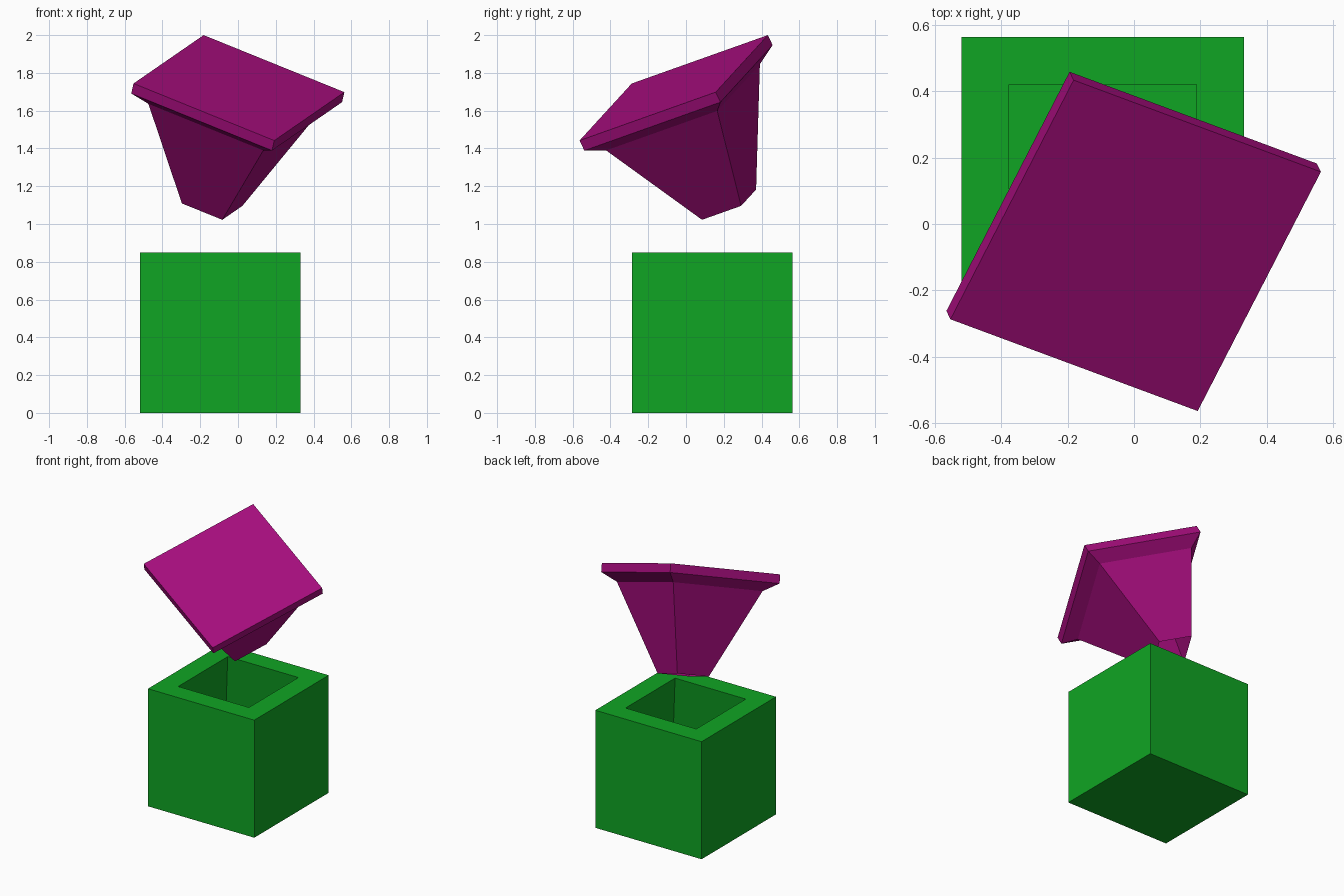
import bpy, bmesh
from mathutils import Matrix, Vector

if "Cube" in bpy.data.objects:
    bpy.data.objects.remove(bpy.data.objects["Cube"])


def material(name, rgb):
    m = bpy.data.materials.new(name)
    m.diffuse_color = (*rgb, 1)
    m.use_nodes = True
    m.node_tree.nodes["Principled BSDF"].inputs["Base Color"].default_value = m.diffuse_color
    return m


def square_loft(name, rings, mat, matrix, cap_first=True, cap_last=True):
    """Skin a stack of square rings given as (half width, height)."""
    bm = bmesh.new()
    loops = [[bm.verts.new((sx * h, sy * h, z))
              for sx, sy in ((-1, -1), (1, -1), (1, 1), (-1, 1))] for h, z in rings]
    for a, b in zip(loops, loops[1:]):
        for i in range(4):
            j = (i + 1) % 4
            bm.faces.new((a[i], a[j], b[j], b[i]))
    if cap_first:
        bm.faces.new(loops[0][::-1])
    if cap_last:
        bm.faces.new(loops[-1])
    mesh = bpy.data.meshes.new(name)
    bm.to_mesh(mesh)
    bm.free()
    mesh.materials.append(mat)
    obj = bpy.data.objects.new(name, mesh)
    obj.matrix_world = matrix
    bpy.context.collection.objects.link(obj)
    return obj


# Hollow box: outer walls, rim, then slightly flared cavity and its floor
square_loft("hollow_box",
            [(0.425, 0), (0.425, 0.85), (0.283, 0.85), (0.363, 0.14)],
            material("green", (0.005, 0.376, 0.017)),
            Matrix.Translation((-0.094, 0.138, 0)))

# Tilted funnel: open small end, tapered body, bevelled underside, flat plate
x_axis = Vector((0.876, -0.325, -0.355)).normalized()
z_axis = x_axis.cross(Vector((0.441, 0.847, 0.30))).normalized()
y_axis = z_axis.cross(x_axis)
tilt = Matrix((x_axis, y_axis, z_axis)).transposed().to_4x4()
square_loft("tilted_funnel",
            [(0.122, -0.699), (0.347, -0.117), (0.425, -0.06), (0.425, 0)],
            material("magenta", (0.376, 0.004, 0.202)),
            Matrix.Translation((0.005, -0.065, 1.721)) @ tilt,
            cap_first=False)
